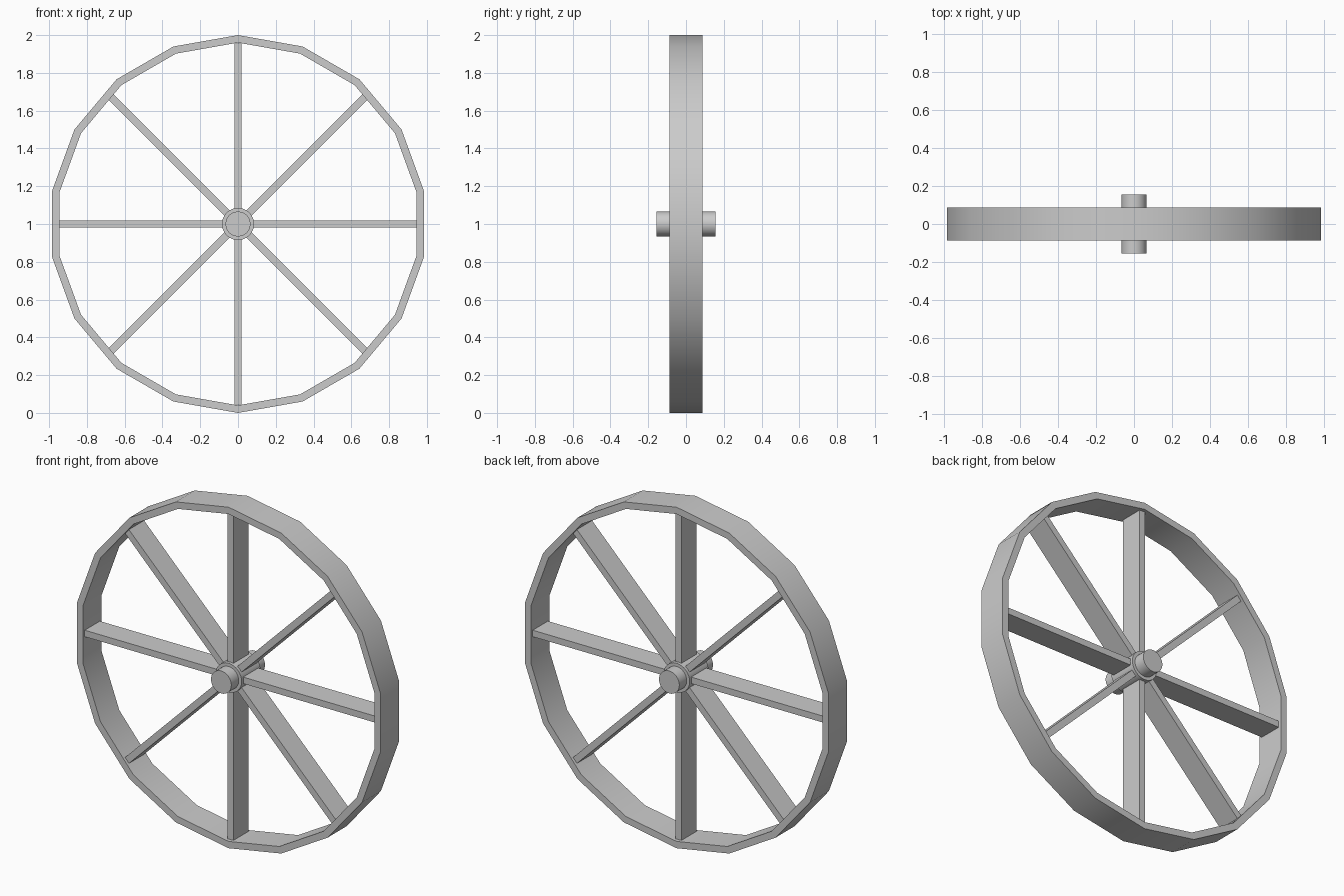
import bpy
from math import radians, sin, cos, pi

if "Cube" in bpy.data.objects:
    bpy.data.objects.remove(bpy.data.objects["Cube"])

CENTRE = (0, 0, 1)


def smooth(ob):
    bpy.ops.object.select_all(action='DESELECT')
    ob.select_set(True)
    bpy.context.view_layer.objects.active = ob
    bpy.ops.object.shade_smooth_by_angle(angle=radians(30))


def lathe(name, profile, sides):
    """Spin a closed (radius, y) loop around the wheel axis."""
    n = len(profile)
    verts = [(r * sin(2 * pi * i / sides), y, r * cos(2 * pi * i / sides))
             for i in range(sides) for r, y in profile]
    faces = [(i * n + j, i * n + (j + 1) % n,
              (i + 1) % sides * n + (j + 1) % n, (i + 1) % sides * n + j)
             for i in range(sides) for j in range(n)]
    mesh = bpy.data.meshes.new(name)
    mesh.from_pydata(verts, [], faces)
    ob = bpy.data.objects.new(name, mesh)
    ob.location = CENTRE
    bpy.context.collection.objects.link(ob)
    bpy.context.view_layer.objects.active = ob
    bpy.ops.object.mode_set(mode='EDIT')
    bpy.ops.mesh.select_all(action='SELECT')
    bpy.ops.mesh.normals_make_consistent(inside=False)
    bpy.ops.object.mode_set(mode='OBJECT')
    smooth(ob)


def cylinder(name, radius, length):
    bpy.ops.mesh.primitive_cylinder_add(vertices=32, radius=radius, depth=length,
                                        location=CENTRE, rotation=(pi / 2, 0, 0))
    bpy.context.object.name = name
    smooth(bpy.context.object)


# Rim: 18-sided band with a corner at the top
W = 0.0875
lathe("rim", [(0.96, -W), (1.0, -W), (1.0, W), (0.96, W)], 18)

# Hub and the axle through it
cylinder("hub", 0.085, 2 * W)
cylinder("axle", 0.066, 0.312)

# Eight flat spokes from hub to rim
INNER, OUTER = 0.06, 0.956
for k in range(8):
    a = k * pi / 4
    mid = (INNER + OUTER) / 2
    bpy.ops.mesh.primitive_cube_add(
        size=1, location=(mid * sin(a), 0, 1 + mid * cos(a)), rotation=(0, a, 0))
    spoke = bpy.context.object
    spoke.name = f"spoke_{k + 1}"
    spoke.scale = (0.038, 0.14, OUTER - INNER)
